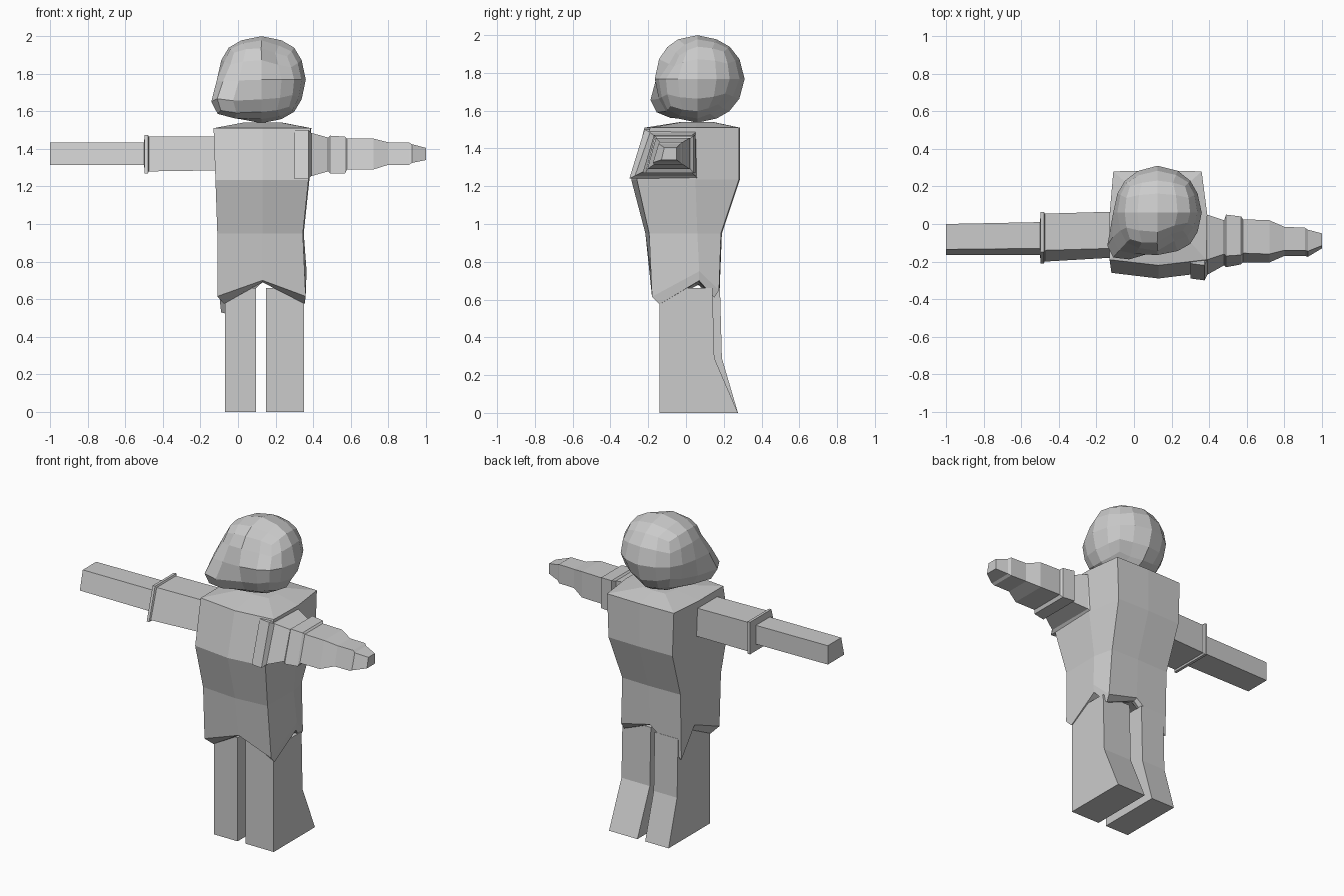
import bpy, bmesh
from mathutils import Vector

grey = bpy.data.materials.new("plain grey")
grey.diffuse_color = (0.6, 0.6, 0.6, 1)


def finish(name, bm):
    bmesh.ops.recalc_face_normals(bm, faces=bm.faces)
    me = bpy.data.meshes.new(name)
    bm.to_mesh(me)
    bm.free()
    me.materials.append(grey)
    ob = bpy.data.objects.new(name, me)
    bpy.context.collection.objects.link(ob)
    return ob


def loft(name, rings):
    """Skin a closed solid through rings with equal point counts."""
    bm = bmesh.new()
    loops = [[bm.verts.new(p) for p in r] for r in rings]
    n = len(loops[0])
    for a, b in zip(loops, loops[1:]):
        for i in range(n):
            j = (i + 1) % n
            bm.faces.new((a[i], a[j], b[j], b[i]))
    for end in (loops[0], loops[-1]):
        bmesh.ops.triangulate(bm, faces=[bm.faces.new(end)])
    return finish(name, bm)


def section(x, y_low, y_top, y_back, z0, z1):
    """Arm cross-section whose front face leans forward at the bottom."""
    return [(x, y_low, z0), (x, y_back, z0), (x, y_back, z1), (x, y_top, z1)]


# torso: rings run front left, front, front right, right, back right, back, back left, left
def body(xl, xr, side, corner, front, back, z):
    xb0, xb1 = xl + 0.02, xr - 0.025
    z = z if isinstance(z, tuple) else (z,) * 8
    xy = [(xl, corner), (0.13, front), (xr, corner), (xr + 0.005, side),
          (xb1, back), (0.13, back + 0.005), (xb0, back), (xl, side)]
    return [(x, y, h) for (x, y), h in zip(xy, z)]


loft("torso", [
    body(-0.04, 0.29, 0.06, -0.02, -0.04, 0.13,
         (0.64, 0.69, 0.64, 0.70, 0.64, 0.69, 0.64, 0.68)),
    body(-0.075, 0.355, 0.07, -0.14, -0.14, 0.15,
         (0.575, 0.69, 0.575, 0.70, 0.61, 0.69, 0.52, 0.68)),
    body(-0.11, 0.36, 0.07, -0.18, -0.18, 0.175,
         (0.615, 0.70, 0.615, 0.75, 0.65, 0.70, 0.53, 0.72)),
    body(-0.11, 0.345, 0.06, -0.195, -0.215, 0.185, 0.95),
    body(-0.12, 0.375, 0.05, -0.26, -0.29, 0.28, 1.235),
    body(-0.13, 0.385, 0.05, -0.19, -0.22, 0.28, 1.51),
    body(0.03, 0.23, 0.06, -0.02, -0.03, 0.14, 1.54),
])

# legs with heels flaring backward
for name, x0, x1, yb in (("left_leg", -0.07, 0.095, 0.19),
                         ("right_leg", 0.15, 0.35, 0.15)):
    loft(name, [[(x0, -0.14, z), (x1, -0.14, z), (x1, y, z), (x0, y, z)]
                for y, z in ((0.275, 0), (yb, 0.29), (yb - 0.01, 0.66))])

# long left arm with a thin cuff at the elbow
loft("left_arm", [section(*s) for s in (
    (-0.05, -0.18, -0.13, 0.07, 1.285, 1.465),
    (-0.13, -0.18, -0.13, 0.065, 1.285, 1.465),
    (-0.475, -0.20, -0.14, 0.055, 1.28, 1.465),
    (-0.48, -0.21, -0.15, 0.065, 1.27, 1.475),
    (-0.497, -0.21, -0.15, 0.065, 1.27, 1.475),
    (-0.50, -0.165, -0.13, 0.01, 1.315, 1.435),
    (-1.0, -0.165, -0.135, 0.0, 1.315, 1.435))])

# stepped, tapering right arm
loft("right_arm", [section(*s) for s in (
    (0.30, -0.29, -0.21, 0.05, 1.24, 1.50),
    (0.375, -0.30, -0.22, 0.06, 1.24, 1.50),
    (0.39, -0.27, -0.19, 0.05, 1.255, 1.485),
    (0.48, -0.22, -0.16, 0.02, 1.28, 1.46),
    (0.49, -0.23, -0.17, 0.05, 1.27, 1.47),
    (0.57, -0.215, -0.165, 0.04, 1.27, 1.465),
    (0.58, -0.205, -0.155, 0.025, 1.29, 1.455),
    (0.72, -0.205, -0.16, 0.02, 1.29, 1.455),
    (0.80, -0.17, -0.14, -0.015, 1.315, 1.435),
    (0.91, -0.17, -0.14, -0.02, 1.315, 1.435),
    (0.925, -0.175, -0.145, -0.03, 1.325, 1.425),
    (1.0, -0.13, -0.115, -0.05, 1.34, 1.405))])

# head: rounded grid cube, then pushed and dented
bm = bmesh.new()
bmesh.ops.create_cube(bm, size=2)
bmesh.ops.subdivide_edges(bm, edges=bm.edges[:], cuts=3, use_grid_fill=True)
for v in bm.verts:
    d = v.co.normalized()
    round_co = Vector((d.x * 0.24, d.y * 0.228, d.z * 0.235))
    box_co = v.co * 0.205
    v.co = round_co.lerp(box_co, 0.12) + Vector((0.125, 0.06, 1.768))
pushes = (  # spot, radius, shift
    ((-0.05, -0.08, 1.64), 0.18, (-0.07, -0.08, -0.02)),
    ((0.13, 0.28, 1.77), 0.20, (0.0, 0.025, 0.0)),
    ((0.26, -0.11, 1.92), 0.15, (-0.01, 0.045, -0.02)),
    ((0.25, 0.20, 1.60), 0.13, (-0.02, -0.03, 0.01)))
for spot, radius, shift in pushes:
    for v in bm.verts:
        w = max(0, 1 - (v.co - Vector(spot)).length / radius)
        v.co += Vector(shift) * min(1, w * 1.6)
finish("head", bm)
